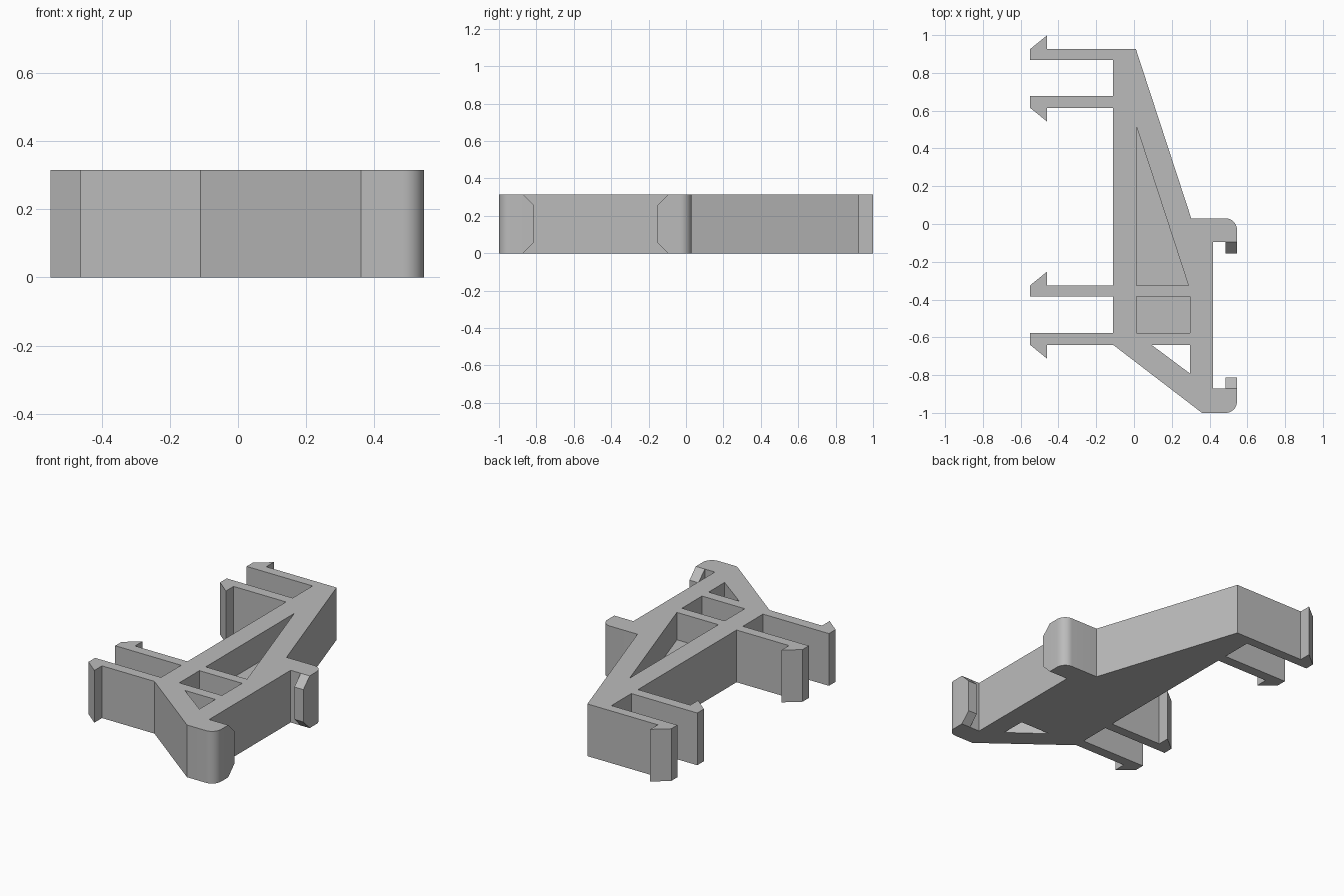
import bpy
import bmesh
from math import sin, cos, pi
from mathutils import Vector

cube = bpy.data.objects.get("Cube")
if cube:
    bpy.data.objects.remove(cube)

H = 0.315       # overall height
FLOOR = 0.15    # top of the web closing the blind pockets

grey = bpy.data.materials.new("plain grey")
grey.use_nodes = True
grey.diffuse_color = (0.5, 0.5, 0.5, 1)
grey.node_tree.nodes["Principled BSDF"].inputs["Base Color"].default_value = (0.5, 0.5, 0.5, 1)


def prism(name, points, start, vector):
    """Extrude a closed 2D outline; start maps a point to 3D."""
    bm = bmesh.new()
    face = bm.faces.new([bm.verts.new(start(p)) for p in points])
    geom = bmesh.ops.extrude_face_region(bm, geom=[face])["geom"]
    verts = [v for v in geom if isinstance(v, bmesh.types.BMVert)]
    bmesh.ops.translate(bm, verts=verts, vec=Vector(vector))
    bmesh.ops.recalc_face_normals(bm, faces=bm.faces)
    mesh = bpy.data.meshes.new(name)
    bm.to_mesh(mesh)
    bm.free()
    obj = bpy.data.objects.new(name, mesh)
    bpy.context.collection.objects.link(obj)
    mesh.materials.append(grey)
    return obj


def slab(name, points, z0, z1):
    return prism(name, points, lambda p: (p[0], p[1], z0), (0, 0, z1 - z0))


def arc(cx, cy, r, a0, steps=10):
    """Quarter circle, counter-clockwise from angle a0."""
    return [(cx + r * cos(a0 + i * pi / 2 / steps), cy + r * sin(a0 + i * pi / 2 / steps))
            for i in range(steps + 1)]


def clip_arm(outer, inner, side):
    """Arm with a barb on its outer side; points from outer root to inner root."""
    barb = outer + side * 0.073
    return [(-0.11, outer), (-0.46, outer), (-0.46, barb), (-0.55, outer),
            (-0.55, inner), (-0.11, inner)]


# Bracket outline: barbed arms down the -x side, rounded jaws on the +x side
outline = [(0.01, 0.926)]
outline += clip_arm(0.926, 0.868, 1)[1:]
outline += clip_arm(0.615, 0.678, -1)[::-1]
outline += clip_arm(-0.325, -0.385, 1)
outline += clip_arm(-0.64, -0.577, -1)[::-1]
outline += [(0.36, -1.0)]
outline += arc(0.485, -0.94, 0.06, -pi / 2)
outline += [(0.545, -0.872), (0.418, -0.872), (0.418, -0.095), (0.545, -0.095)]
outline += arc(0.485, -0.03, 0.06, 0)
outline += [(0.303, 0.03)]
body = slab("bracket_body", outline, 0, H)

# Two blind pockets and one through window
cutters = [
    slab("long_pocket_cutter", [(0.012, 0.52), (0.012, -0.325), (0.288, -0.325)], FLOOR, H + 0.1),
    slab("square_pocket_cutter",
         [(0.012, -0.385), (0.012, -0.577), (0.297, -0.577), (0.297, -0.385)], FLOOR, H + 0.1),
    slab("window_cutter", [(0.093, -0.64), (0.297, -0.64), (0.297, -0.792)], -0.1, H + 0.1),
]
for c in cutters:
    mod = body.modifiers.new(c.name, "BOOLEAN")
    mod.operation = "DIFFERENCE"
    mod.solver = "EXACT"
    mod.object = c
bpy.context.view_layer.update()
cut_mesh = bpy.data.meshes.new_from_object(
    body.evaluated_get(bpy.context.evaluated_depsgraph_get()))
body.modifiers.clear()
body.data = cut_mesh
for c in cutters:
    bpy.data.objects.remove(c)

# Chamfered lips on the two jaws, facing each other
lips = []
for name, root, side in (("rear_jaw_lip", -0.095, -1), ("front_jaw_lip", -0.872, 1)):
    tip = root + side * 0.06
    profile = [(root, 0), (tip, 0.06), (tip, H - 0.06), (root, H)]
    lips.append(prism(name, profile, lambda p: (0.485, p[0], p[1]), (0.06, 0, 0)))

# Smooth the rounded jaw corners, keep the rest crisp
bpy.ops.object.select_all(action="DESELECT")
for obj in [body] + lips:
    obj.select_set(True)
bpy.context.view_layer.objects.active = body
bpy.ops.object.shade_smooth_by_angle(angle=pi / 6)
